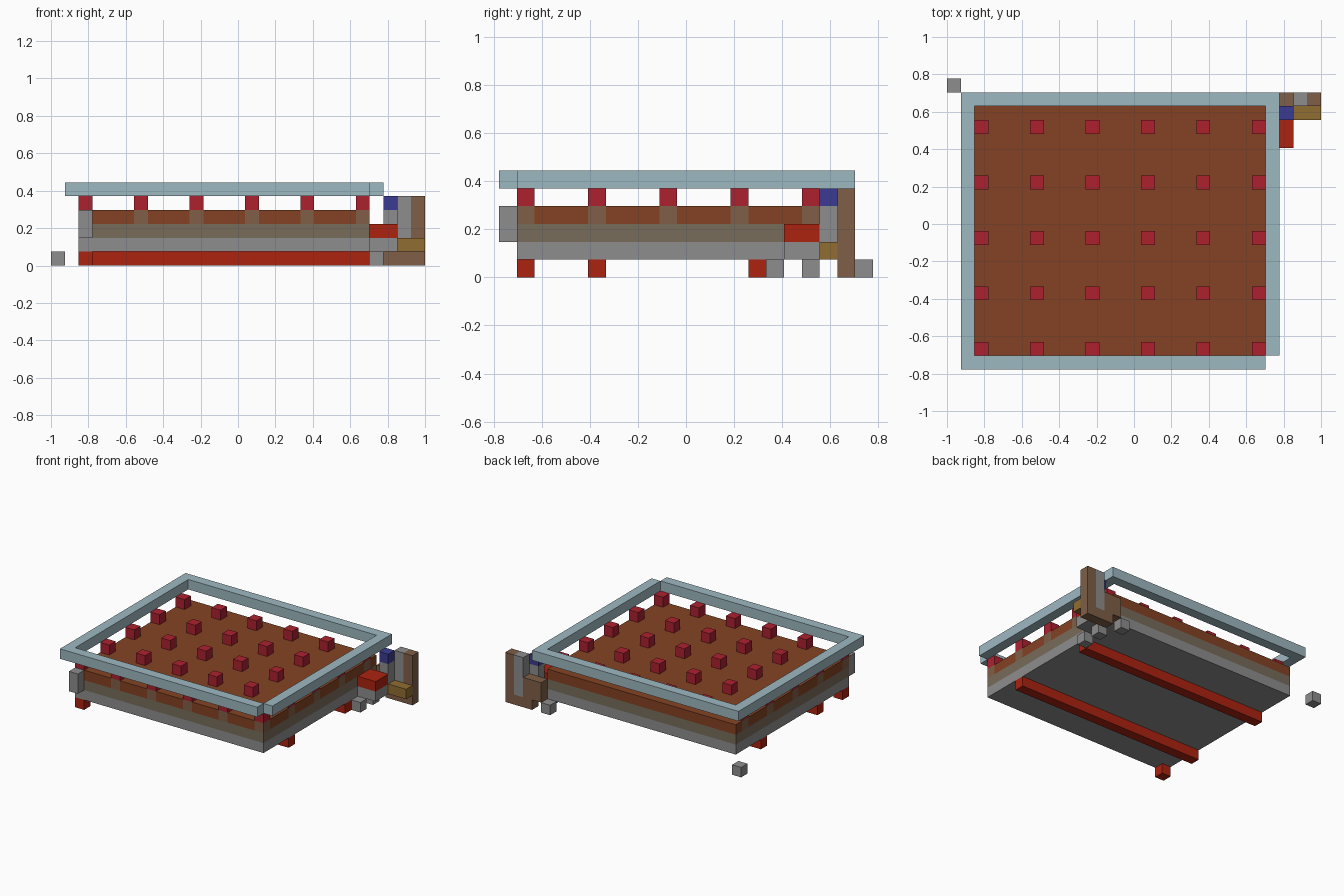
import bpy, bmesh
from mathutils import Vector

cube = bpy.data.objects.get("Cube")
if cube:
    bpy.data.objects.remove(cube, do_unlink=True)

U = 2 / 27                              # one block
ORIGIN = Vector((-1, -10.5 * U, 0))


def linear(c):
    c /= 255
    return c / 12.92 if c <= 0.04045 else ((c + 0.055) / 1.055) ** 2.4


def material(name, r, g, b):
    m = bpy.data.materials.new(name)
    m.use_nodes = True
    col = (linear(r), linear(g), linear(b), 1)
    m.diffuse_color = col
    m.node_tree.nodes["Principled BSDF"].inputs["Base Color"].default_value = col
    return m


PALE = material("pale blue", 158, 184, 193)
SOIL = material("soil brown", 132, 66, 35)
CRIMSON = material("crimson", 172, 33, 47)
RED = material("brick red", 172, 35, 16)
GREY = material("stone grey", 141, 141, 141)
MUD = material("grey brown", 120, 108, 91)
WOOD = material("wood brown", 127, 95, 71)
GOLD = material("ochre", 145, 109, 49)
BLUE = material("deep blue", 59, 59, 147)


def add_block(bm, lo, hi):
    """Add a box spanning the block coordinates lo to hi."""
    verts = bmesh.ops.create_cube(bm, size=1)["verts"]
    lo, hi = Vector(lo), Vector(hi)
    for v in verts:
        v.co = ORIGIN + U * Vector([a + (b - a) * (c + 0.5) for a, b, c in zip(lo, hi, v.co)])


def finish(name, bm, *mats):
    mesh = bpy.data.meshes.new(name)
    bm.to_mesh(mesh)
    bm.free()
    for m in mats:
        mesh.materials.append(m)
    ob = bpy.data.objects.new(name, mesh)
    bpy.context.collection.objects.link(ob)
    return ob


def block(name, mat, *spans):
    bm = bmesh.new()
    for lo, hi in spans:
        add_block(bm, lo, hi)
    return finish(name, bm, mat)


# Layered bed
block("bed_base", GREY, ((2, 1, 1), (23, 19, 2)))
block("bed_middle", MUD, ((2, 1, 2), (23, 19, 3)))

# Soil layer, cut on the peg grid so the peg feet show on its sides
PEG_X, PEG_Y = range(2, 23, 4), range(1, 18, 4)
bm = bmesh.new()
add_block(bm, (2, 1, 3), (23, 19, 4))
for axis, starts in ((0, PEG_X), (1, PEG_Y)):
    normal = Vector((axis == 0, axis == 1, 0))
    for s in starts:
        for cut in (s, s + 1):
            bmesh.ops.bisect_plane(bm, geom=bm.verts[:] + bm.edges[:] + bm.faces[:],
                                   plane_co=ORIGIN + normal * cut * U, plane_no=normal)
bm.normal_update()
for f in bm.faces:
    c = (f.calc_center_median() - ORIGIN) / U
    foot = int(c.x + 0.01) in PEG_X if abs(f.normal.y) > 0.5 else int(c.y + 0.01) in PEG_Y
    on_back = f.normal.y > 0.5
    f.material_index = int(foot and abs(f.normal.z) < 0.5 and not on_back)
finish("bed_soil", bm, SOIL, WOOD)

# Rows of pegs
block("pegs", CRIMSON, *[((x, y, 4), (x + 1, y + 1, 5)) for x in PEG_X for y in PEG_Y])

# Raised rim
block("rim_front", PALE, ((1, 0, 5), (23, 1, 6)))
block("rim_right", PALE, ((1, 1, 5), (2, 19, 6)))
block("rim_left", PALE, ((23, 1, 5), (24, 19, 6)))
block("rim_back", PALE, ((1, 19, 5), (24, 20, 6)))

# Runners and foot underneath
for name, y in (("front_runner", 5), ("back_runner", 14)):
    block(name, RED, ((2, y, 0), (23, y + 1, 1)))
block("corner_foot", RED, ((2, 1, 0), (3, 2, 1)))
block("small_feet", GREY, *[((x, y, 0), (x + 1, y + 1, 1)) for x, y in ((23, 15), (23, 17), (22, 19))])

# Loose grey blocks
block("front_corner_block", GREY, ((2, 0, 2), (3, 1, 4)))
block("loose_block", GREY, ((0, 20, 0), (1, 21, 1)))

# Side mechanism
block("side_step", GREY, ((23, 16, 1), (25, 18, 2)))
block("side_step_top", RED, ((23, 16, 2), (25, 18, 3)))
block("lamp_stem", GREY, ((24, 18, 2), (25, 19, 4)))
block("lamp", BLUE, ((24, 18, 4), (25, 19, 5)))
block("ledge", GOLD, ((25, 18, 1), (27, 19, 2)))
block("post", WOOD, ((26, 19, 0), (27, 20, 5)))
block("post_base", WOOD, ((24, 19, 0), (26, 20, 1)))
block("post_bracket", WOOD, ((23, 19, 1), (25, 20, 3)))
block("post_core", GREY, ((25, 19, 1), (26, 20, 5)))
